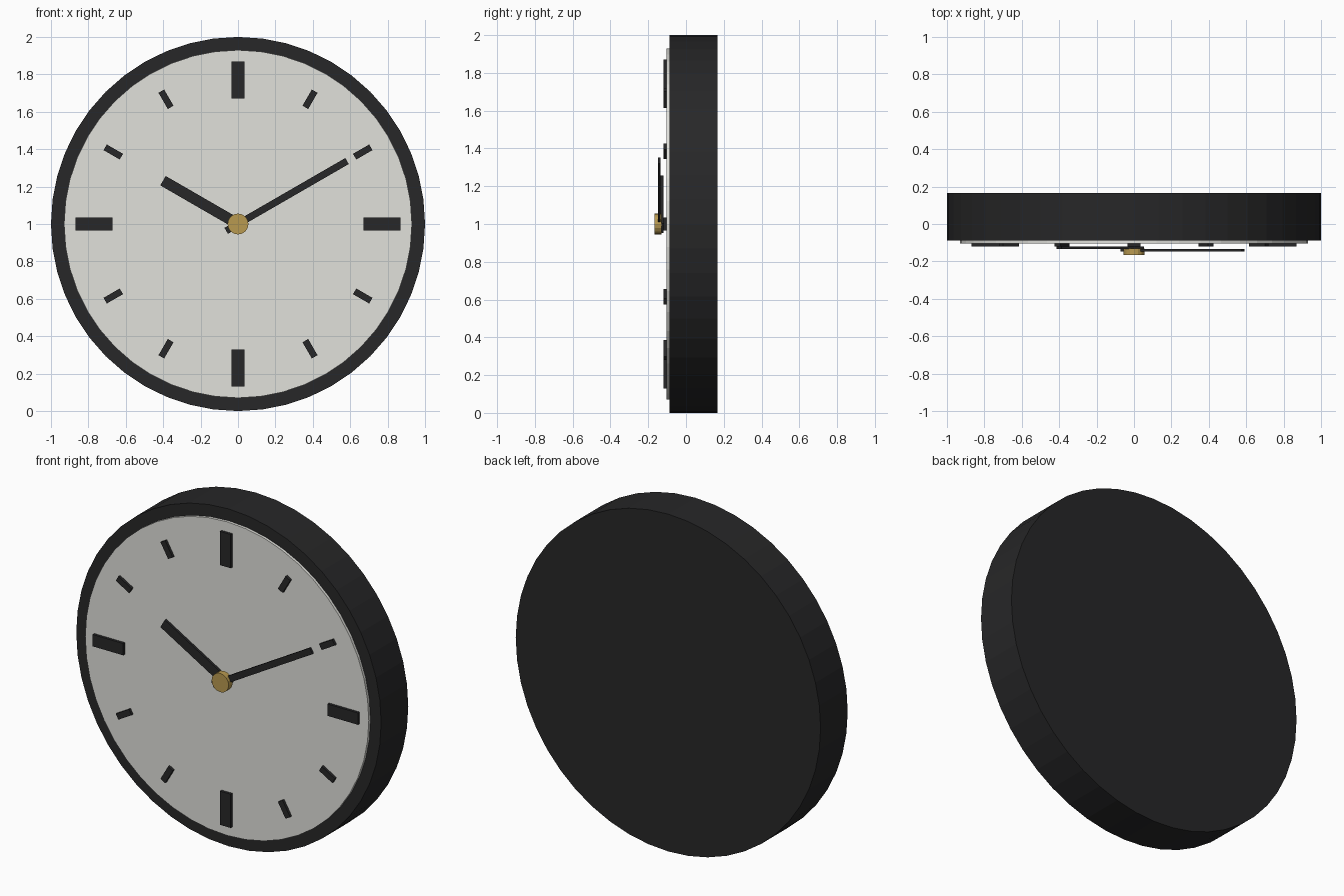
import bpy, bmesh
from math import radians, pi
from mathutils import Matrix, Vector

if "Cube" in bpy.data.objects:
    bpy.data.objects.remove(bpy.data.objects["Cube"])

CENTRE = Vector((0, 0, 1))


def material(name, rgb):
    m = bpy.data.materials.new(name)
    m.diffuse_color = (*rgb, 1)
    m.use_nodes = True
    m.node_tree.nodes["Principled BSDF"].inputs["Base Color"].default_value = m.diffuse_color
    return m


BLACK = material("black", (0.02, 0.02, 0.021))
WHITE = material("off_white", (0.75, 0.75, 0.71))
BRASS = material("brass", (0.48, 0.32, 0.08))


def finish(name, bm, mat):
    mesh = bpy.data.meshes.new(name)
    bm.to_mesh(mesh)
    bm.free()
    mesh.materials.append(mat)
    ob = bpy.data.objects.new(name, mesh)
    bpy.context.collection.objects.link(ob)
    ob.location = CENTRE
    return ob


def disc(name, radius, y0, y1, sides, mat):
    """Cylinder along y, from y0 to y1."""
    bm = bmesh.new()
    m = Matrix.Translation((0, (y0 + y1) / 2, 0)) @ Matrix.Rotation(pi / 2, 4, 'X')
    bmesh.ops.create_cone(bm, cap_ends=True, segments=sides, radius1=radius,
                          radius2=radius, depth=y1 - y0, matrix=m)
    return finish(name, bm, mat)


def bar(name, hour, r0, r1, width, y0, y1, mat):
    """Radial bar pointing at an hour on the dial, from radius r0 to r1."""
    bm = bmesh.new()
    m = (Matrix.Translation((0, (y0 + y1) / 2, (r0 + r1) / 2))
         @ Matrix.Diagonal((width, y1 - y0, r1 - r0, 1)))
    bmesh.ops.create_cube(bm, size=1, matrix=m)
    ob = finish(name, bm, mat)
    ob.rotation_euler.y = radians(30 * hour)
    return ob


# Case and dial
disc("case", 1.0, -0.087, 0.167, 48, BLACK)
disc("dial", 0.93, -0.103, -0.08, 48, WHITE)

# Hour markers: long ones at the quarters
for h in range(12):
    length, width = (0.2, 0.07) if h % 3 == 0 else (0.1, 0.035)
    bar(f"hour_marker_{h or 12}", h, 0.77 - length / 2, 0.77 + length / 2,
        width, -0.119, -0.1, BLACK)

# Hands and centre cap
bar("hour_hand", 10, -0.045, 0.463, 0.058, -0.134, -0.12, BLACK)
bar("minute_hand", 2, -0.073, 0.673, 0.037, -0.148, -0.134, BLACK)
disc("centre_cap", 0.056, -0.167, -0.13, 16, BRASS)
